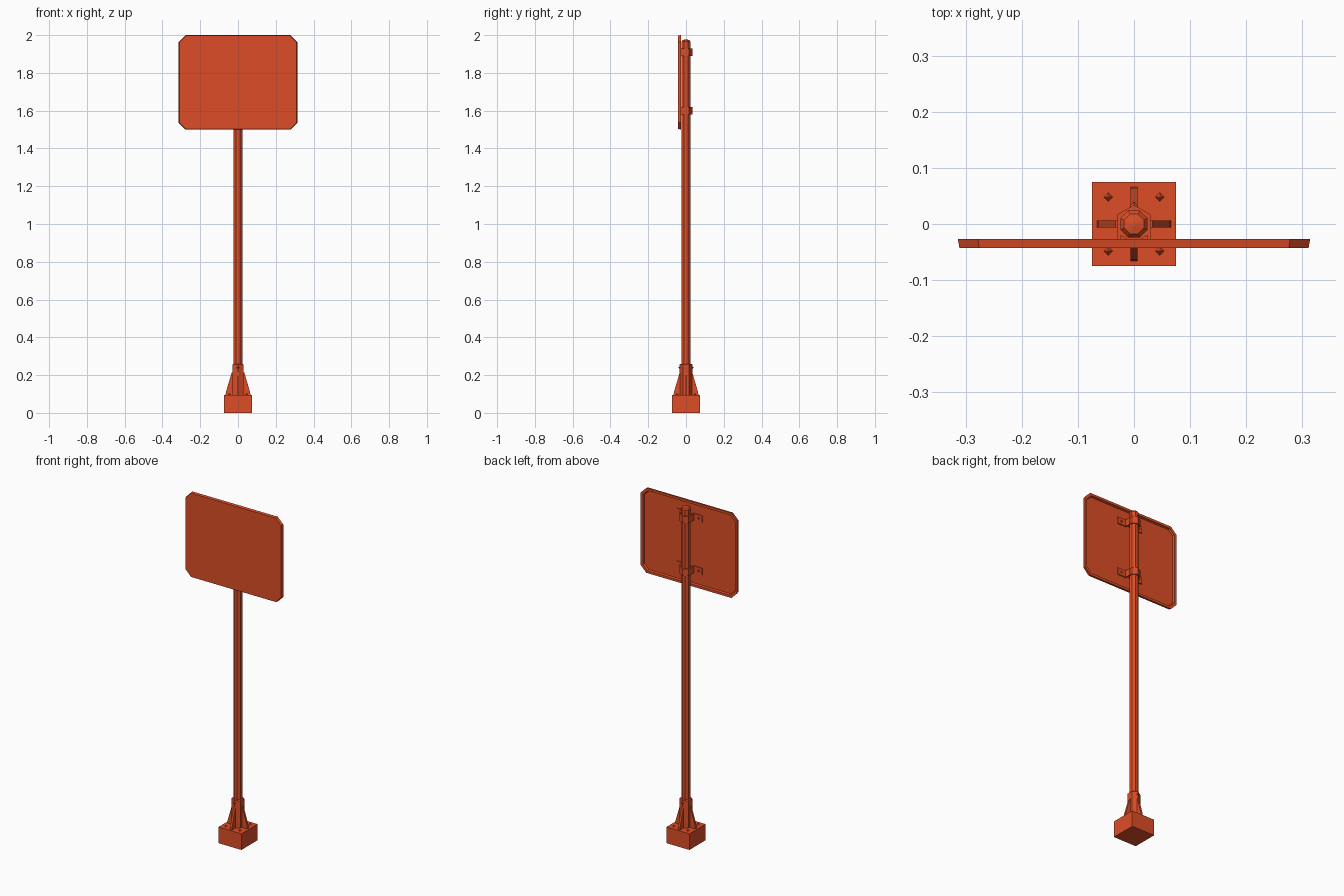
import bpy, bmesh, math
from mathutils import Matrix, Vector

cube = bpy.data.objects.get("Cube")
if cube:
    bpy.data.objects.remove(cube)

paint = bpy.data.materials.new("orange_red_paint")
paint.use_nodes = True
colour = (0.72, 0.076, 0.02, 1)
paint.diffuse_color = colour
paint.node_tree.nodes["Principled BSDF"].inputs["Base Color"].default_value = colour


def finish(name, bm):
    bmesh.ops.recalc_face_normals(bm, faces=bm.faces)
    mesh = bpy.data.meshes.new(name)
    bm.to_mesh(mesh)
    bm.free()
    mesh.materials.append(paint)
    obj = bpy.data.objects.new(name, mesh)
    bpy.context.collection.objects.link(obj)
    return obj


def loft(name, loops):
    """Skin a stack of equal-length loops and close both ends."""
    bm = bmesh.new()
    rings = [[bm.verts.new(p) for p in loop] for loop in loops]
    n = len(rings[0])
    for a, b in zip(rings, rings[1:]):
        for i in range(n):
            j = (i + 1) % n
            bm.faces.new((a[i], a[j], b[j], b[i]))
    bm.faces.new(rings[0])
    bm.faces.new(rings[-1])
    return finish(name, bm)


def ring(sides, r, z, turn):
    return [(r * math.cos(a), r * math.sin(a), z)
            for a in (math.tau * (i + turn) / sides for i in range(sides))]


def column(name, sides, turn, profile):
    return loft(name, [ring(sides, r, z, turn) for r, z in profile])


def box(name, centre, size):
    bm = bmesh.new()
    bmesh.ops.create_cube(bm, size=1, matrix=Matrix.Translation(centre) @ Matrix.Diagonal((*size, 1)))
    return finish(name, bm)


def stud(name, centre, axis, r, height):
    """Small four-sided pyramid bolt head."""
    bm = bmesh.new()
    turn = Vector((0, 0, 1)).rotation_difference(Vector(axis)).to_matrix().to_4x4()
    bmesh.ops.create_cone(bm, cap_ends=True, segments=4, radius1=r, radius2=r * 0.15, depth=height,
                          matrix=Matrix.Translation(centre) @ turn)
    return finish(name, bm)


# Footing and post
box("footing_block", (0, 0, 0.0475), (0.15, 0.15, 0.095))
column("post", 8, 0.5, [(0.025, 0.09), (0.025, 1.96)])
column("post_cap", 8, 0.5, [(0.026, 1.945), (0.026, 1.965), (0.019, 1.974), (0.004, 1.977)])
column("base_sleeve", 6, 0.5, [(0.034, 0.09), (0.034, 0.255), (0.029, 0.26)])

# Four triangular gussets
for i in range(4):
    side = [(0.02, 0.09), (0.066, 0.09), (0.064, 0.11), (0.033, 0.215), (0.02, 0.215)]
    fin = loft(f"gusset_{i + 1}", [[(x, y, z) for x, z in side] for y in (-0.006, 0.006)])
    fin.rotation_euler.z = i * math.pi / 2

# Footing bolts and sleeve bolts
for x in (-1, 1):
    for y in (-1, 1):
        stud("footing_bolt", (0.046 * x, 0.048 * y, 0.099), (0, 0, 1), 0.009, 0.01)
for y in (-1, 1):
    stud("sleeve_bolt", (0, 0.035 * y, 0.24), (0, y, 0), 0.008, 0.008)


# Sign panel: chamfered corners with a raised rim on the back
def outline(inset, y):
    w, h, c = 0.314 - inset, 0.25 - inset, 0.036 - inset * 0.4
    pts = [(w, h - c), (w - c, h), (c - w, h), (-w, h - c),
           (-w, c - h), (c - w, -h), (w - c, -h), (w, c - h)]
    return [(x, y, 1.75 + z) for x, z in pts]


loft("sign_panel", [outline(0.003, -0.043), outline(0, -0.027),
                    outline(0.014, -0.027), outline(0.018, -0.037)])

# Clamps holding the panel to the post
for z in (1.60, 1.91):
    column("clamp_band", 6, 0.5, [(0.034, z - 0.02), (0.034, z + 0.02)])
    for s in (-1, 1):
        box("clamp_arm", (0.0275 * s, -0.018, z), (0.006, 0.038, 0.04))
        box("clamp_ear", (0.055 * s, -0.0345, z), (0.056, 0.006, 0.04))
        stud("clamp_bolt", (0.06 * s, -0.0295, z), (0, 1, 0), 0.009, 0.005)
